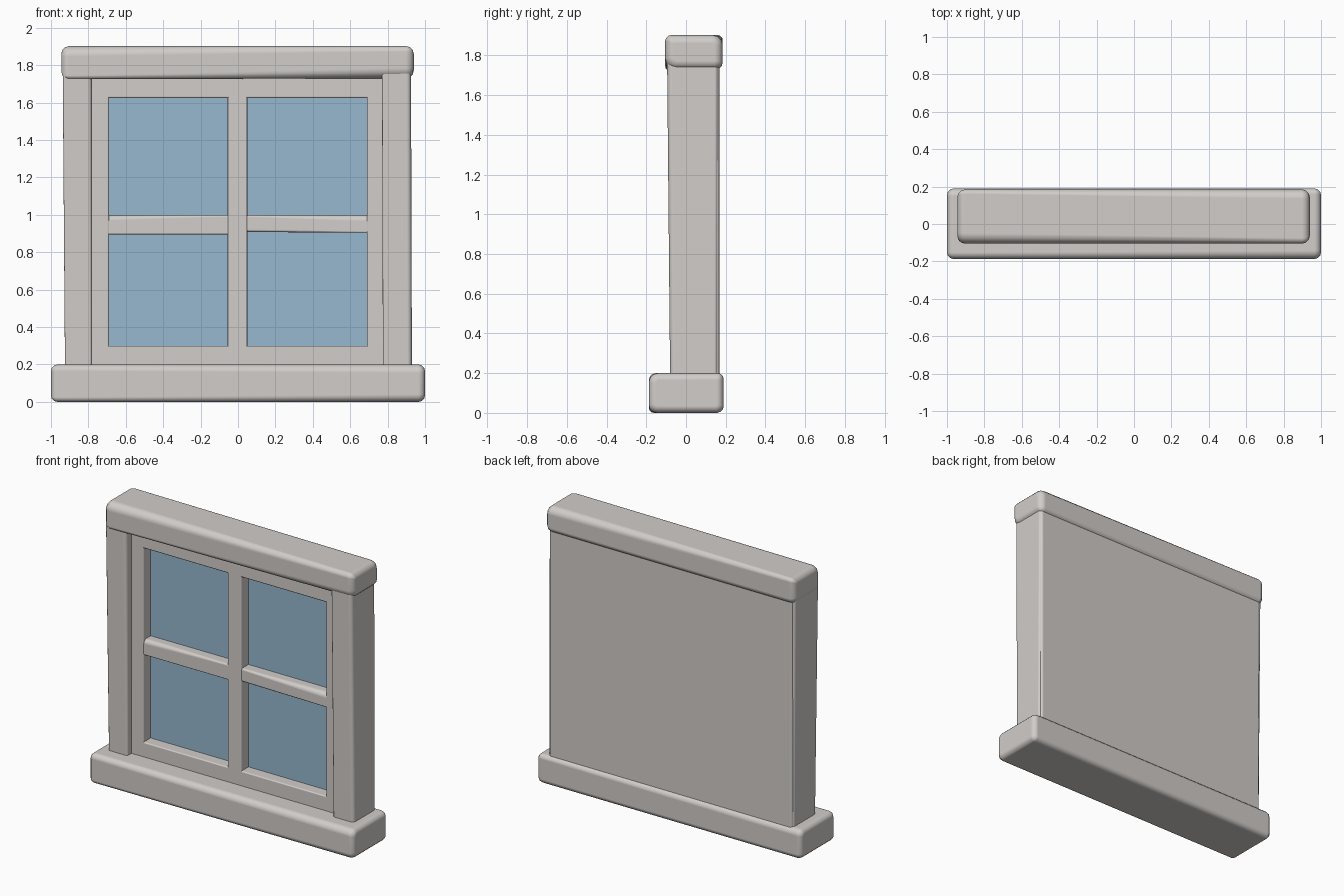
import bpy
import bmesh
import math
from mathutils import Vector

cube = bpy.data.objects.get("Cube")
if cube:
    bpy.data.objects.remove(cube, do_unlink=True)


def material(name, rgb):
    mat = bpy.data.materials.new(name)
    mat.use_nodes = True
    mat.diffuse_color = (*rgb, 1)
    mat.node_tree.nodes["Principled BSDF"].inputs["Base Color"].default_value = (*rgb, 1)
    return mat


STONE = material("warm grey stone", (0.64, 0.61, 0.587))
GLASS = material("pale blue glass", (0.31, 0.48, 0.62))
STEPS = 3


def section(u0, u1, v0, v1, radii, shrink):
    """Rounded rectangle, corners ordered low-low, high-low, high-high, low-high."""
    u0, u1, v0, v1 = u0 + shrink, u1 - shrink, v0 + shrink, v1 - shrink
    corners = [(u0, v0, 1, 1), (u1, v0, -1, 1), (u1, v1, -1, -1), (u0, v1, 1, -1)]
    points = []
    for i, ((u, v, su, sv), r) in enumerate(zip(corners, radii)):
        r = max(r - shrink * 0.8, 0.002)
        for k in range(STEPS + 1):
            a = math.pi * (1 + i / 2 + k / STEPS / 2)
            points.append((u + su * r + r * math.cos(a), v + sv * r + r * math.sin(a)))
    return points


def beam(name, axis, span, start, end, end_round, mat=STONE):
    """Soft-edged bar lofted between two sections (u0, u1, v0, v1, radii)."""
    bm = bmesh.new()
    rings = []
    lo, hi = span
    angles = [k / STEPS * math.pi / 2 for k in range(STEPS + 1)]
    stops = [(lo + end_round * (1 - math.cos(a)), end_round * (1 - math.sin(a)), start)
             for a in angles]
    stops += [(hi - end_round * (1 - math.cos(a)), end_round * (1 - math.sin(a)), end)
              for a in reversed(angles)]
    for w, shrink, (u0, u1, v0, v1, radii) in stops:
        pts = section(u0, u1, v0, v1, radii, shrink)
        rings.append([bm.verts.new(Vector((w, u, v) if axis == "x" else (u, v, w)))
                      for u, v in pts])
    n = len(rings[0])
    for a, b in zip(rings, rings[1:]):
        for i in range(n):
            j = (i + 1) % n
            bm.faces.new((a[i], a[j], b[j], b[i]))
    bm.faces.new(rings[0][::-1])
    bm.faces.new(rings[-1])
    bmesh.ops.recalc_face_normals(bm, faces=bm.faces)
    mesh = bpy.data.meshes.new(name)
    bm.to_mesh(mesh)
    bm.free()
    mesh.materials.append(mat)
    obj = bpy.data.objects.new(name, mesh)
    bpy.context.collection.objects.link(obj)
    bpy.ops.object.select_all(action="DESELECT")
    obj.select_set(True)
    bpy.context.view_layer.objects.active = obj
    bpy.ops.object.shade_smooth_by_angle(angle=math.radians(35))
    # Keep the broad faces flat and the rounded edges soft
    weighted = obj.modifiers.new("flat_faces", "WEIGHTED_NORMAL")
    weighted.keep_sharp = True
    weighted.weight = 100


def even(u0, u1, v0, v1, r):
    return (u0, u1, v0, v1, (r,) * 4)


# Sill and header; their worn edges change along the length
beam("sill", "x", (-1, 1), (-0.187, 0.19, 0, 0.2, (0.025, 0.035, 0.04, 0.035)),
     (-0.187, 0.19, 0, 0.2, (0.04, 0.035, 0.03, 0.045)), 0.035)
beam("header", "x", (-0.945, 0.94),
     (-0.105, 0.185, 1.725, 1.902, (0.02, 0.04, 0.025, 0.055)),
     (-0.105, 0.185, 1.73, 1.902, (0.055, 0.035, 0.05, 0.03)), 0.042)

# Side jambs
beam("right_jamb", "z", (0.17, 1.77),
     (-0.925, -0.78, -0.08, 0.157, (0.012, 0.015, 0.01, 0.015)),
     (-0.937, -0.78, -0.095, 0.16, (0.012, 0.025, 0.01, 0.015)), 0.005)
beam("left_jamb", "z", (0.17, 1.77),
     (0.775, 0.93, -0.08, 0.157, (0.01, 0.025, 0.015, 0.01)),
     (0.77, 0.925, -0.095, 0.16, (0.01, 0.025, 0.015, 0.01)), 0.005)

# Solid back
beam("back_panel", "z", (0.15, 1.78), even(-0.918, 0.92, 0.06, 0.168, 0.018),
     even(-0.922, 0.92, 0.06, 0.168, 0.018), 0.004)

# Inner sash frame
FRONT, DEEP = -0.035, 0.08
for side, name in ((-1, "right_stile"), (1, "left_stile")):
    x0, x1 = sorted((side * 0.69, side * 0.82))
    bar = even(x0, x1, FRONT, DEEP, 0.008)
    beam(name, "z", (0.17, 1.76), bar, bar, 0.003)
for name, z0, z1 in (("bottom_rail", 0.17, 0.3), ("top_rail", 1.625, 1.76)):
    bar = even(FRONT, DEEP, z0, z1, 0.008)
    beam(name, "x", (-0.8, 0.8), bar, bar, 0.003)

# Glazing bars; the cross bars have sloped, worn edges
bar = even(-0.055, 0.05, FRONT, DEEP, 0.008)
beam("vertical_glazing_bar", "z", (0.25, 1.68), bar, bar, 0.003)
beam("right_cross_bar", "x", (-0.72, 0),
     (FRONT + 0.004, DEEP, 0.895, 0.998, (0.005, 0.005, 0.005, 0.03)),
     (FRONT + 0.004, DEEP, 0.895, 1, (0.005, 0.005, 0.005, 0.01)), 0.003)
beam("left_cross_bar", "x", (0, 0.72),
     (FRONT + 0.004, DEEP, 0.908, 1, (0.015, 0.005, 0.005, 0.01)),
     (FRONT + 0.004, DEEP, 0.905, 1, (0.005, 0.005, 0.005, 0.035)), 0.003)

# Four glass panes
for row, z0, z1 in (("lower", 0.29, 0.91), ("upper", 0.98, 1.64)):
    for side, x0, x1 in (("right", -0.7, -0.045), ("left", 0.04, 0.7)):
        pane = even(x0, x1, 0.042, 0.05, 0.002)
        beam(f"{row}_{side}_pane", "z", (z0, z1), pane, pane, 0.001, GLASS)
